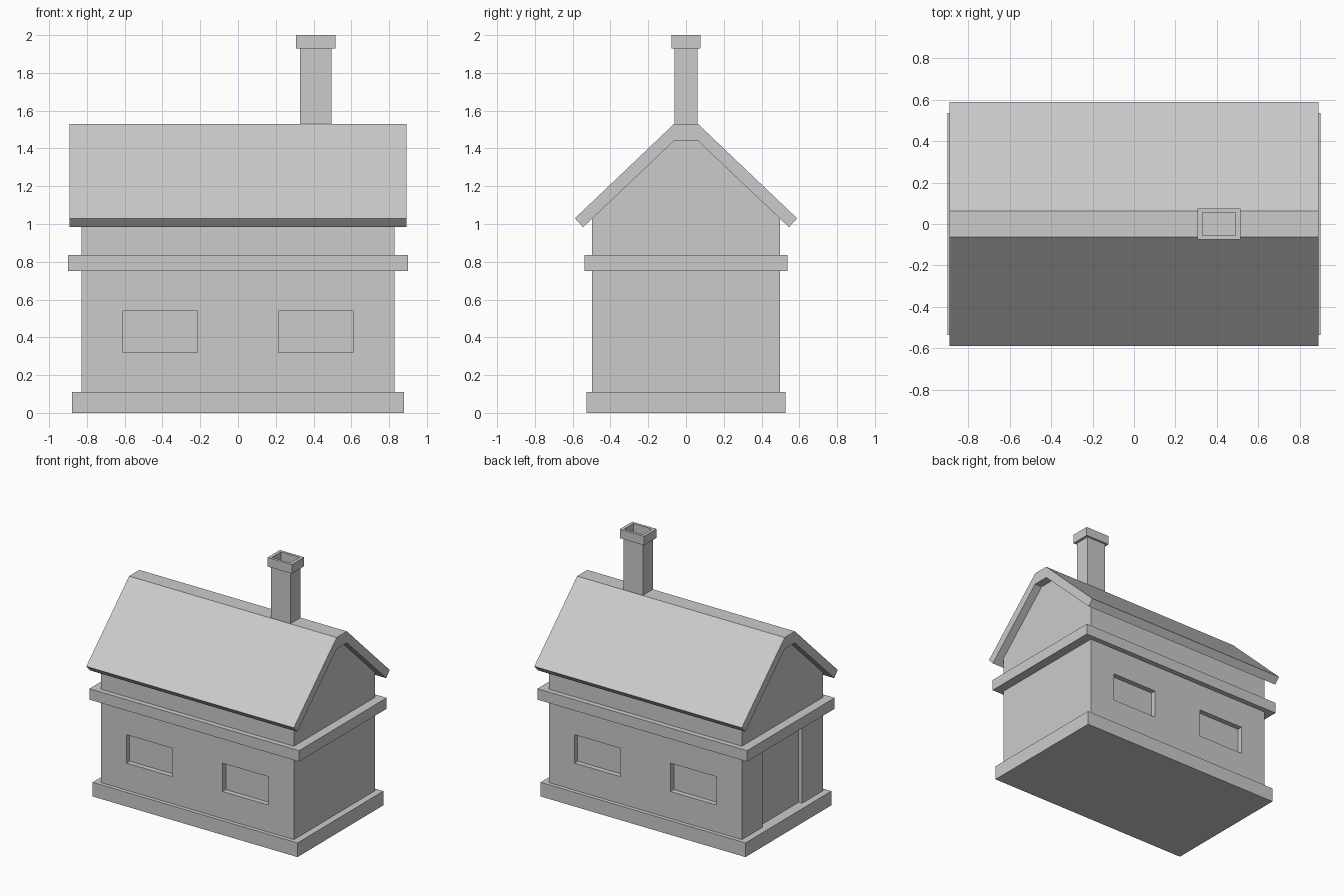
import bpy, bmesh

if "Cube" in bpy.data.objects:
    bpy.data.objects.remove(bpy.data.objects["Cube"])


def finish(name, bm):
    bmesh.ops.recalc_face_normals(bm, faces=bm.faces[:])
    mesh = bpy.data.meshes.new(name)
    bm.to_mesh(mesh)
    bm.free()
    obj = bpy.data.objects.new(name, mesh)
    bpy.context.collection.objects.link(obj)
    return obj


def add_loft(bm, rings):
    """Bridge equal-length rings of points and cap both ends."""
    loops = [[bm.verts.new(p) for p in ring] for ring in rings]
    n = len(loops[0])
    for a, b in zip(loops, loops[1:]):
        for i in range(n):
            j = (i + 1) % n
            bm.faces.new((a[i], a[j], b[j], b[i]))
    bm.faces.new(loops[0])
    bm.faces.new(loops[-1])


def rect(hx, hy, z, cx=0, cy=0):
    return [(cx - hx, cy - hy, z), (cx + hx, cy - hy, z),
            (cx + hx, cy + hy, z), (cx - hx, cy + hy, z)]


def box(name, hx, hy, z0, z1):
    bm = bmesh.new()
    add_loft(bm, [rect(hx, hy, z0), rect(hx, hy, z1)])
    return finish(name, bm)


def extrude_x(name, half_profile, half_length):
    """Mirror a (y, z) half profile across y = 0 and extrude it along x."""
    profile = half_profile + [(-y, z) for y, z in reversed(half_profile)]
    bm = bmesh.new()
    add_loft(bm, [[(x, y, z) for y, z in profile]
                  for x in (-half_length, half_length)])
    return finish(name, bm)


# Foundation and band
box("foundation", 0.88, 0.527, 0, 0.11)
box("wall_band", 0.90, 0.537, 0.75, 0.835)

# Walls with gable ends
walls = extrude_x("walls", [(0.497, 0.05), (0.497, 1.031), (0.063, 1.44)], 0.828)

# Window and door recess cutters
bm = bmesh.new()
for sx in (-1, 1):
    for sy in (-1, 1):
        add_loft(bm, [rect(0.1975, 0.06, z, sx * 0.4125, sy * 0.517)
                      for z in (0.32, 0.54)])
add_loft(bm, [rect(0.05, 0.243, z, -0.848, 0) for z in (0.11, 0.76)])
cutter = finish("opening_cutter", bm)
cutter.hide_render = True
cutter.hide_viewport = True
cutter.display_type = 'WIRE'
cut = walls.modifiers.new("openings", 'BOOLEAN')
cut.operation = 'DIFFERENCE'
cut.solver = 'EXACT'
cut.object = cutter

# Roof slab with flat ridge
roof_half = [(0.063, 1.53), (0.588, 1.03), (0.545, 0.983), (0.063, 1.44)]
outer, inner = roof_half[:2], roof_half[2:]
extrude_x("roof", list(reversed(inner)) + list(reversed(outer)), 0.891)

# Chimney with hollow cap
bm = bmesh.new()
add_loft(bm, [rect(hx, hy, z, 0.411) for hx, hy, z in (
    (0.083, 0.061, 1.46), (0.083, 0.061, 1.93), (0.104, 0.076, 1.93),
    (0.104, 0.076, 2.0), (0.080, 0.056, 2.0), (0.080, 0.056, 1.92))])
finish("chimney", bm)
